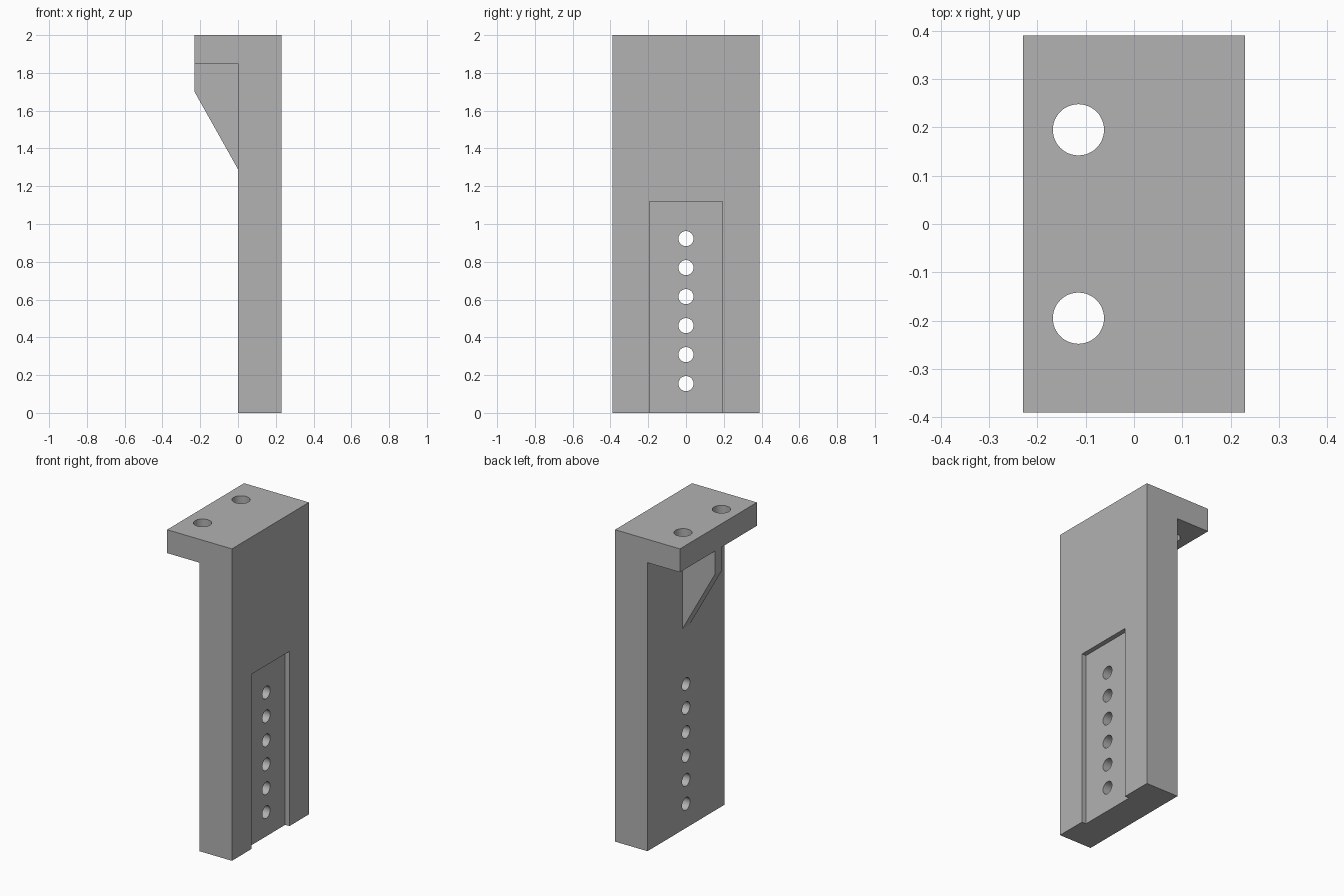
import bpy, bmesh, math
from mathutils import Vector

cube = bpy.data.objects.get("Cube")
if cube:
    bpy.data.objects.remove(cube, do_unlink=True)

steel = bpy.data.materials.new("plain grey")
steel.use_nodes = True
GREY = (0.445, 0.445, 0.445, 1)
steel.diffuse_color = GREY
steel.node_tree.nodes["Principled BSDF"].inputs["Base Color"].default_value = GREY

HALF_X, HALF_Y, TOP = 0.23, 0.39, 2.0
SHELF_Z = 1.85
SLOT_DEPTH = 0.03


def extrude_profile(name, profile, y0, y1):
    """Closed x-z outline swept along y."""
    bm = bmesh.new()
    face = bm.faces.new([bm.verts.new((x, y0, z)) for x, z in profile])
    swept = bmesh.ops.extrude_face_region(bm, geom=[face])["geom"]
    verts = [v for v in swept if isinstance(v, bmesh.types.BMVert)]
    bmesh.ops.translate(bm, verts=verts, vec=(0, y1 - y0, 0))
    bmesh.ops.recalc_face_normals(bm, faces=bm.faces)
    mesh = bpy.data.meshes.new(name)
    bm.to_mesh(mesh)
    bm.free()
    obj = bpy.data.objects.new(name, mesh)
    bpy.context.collection.objects.link(obj)
    mesh.materials.append(steel)
    return obj


def drill(name, centre, radius, depth, axis):
    """Cylindrical cutter along the given axis."""
    turn = Vector((0, 0, 1)).rotation_difference(Vector(axis)).to_euler()
    bpy.ops.mesh.primitive_cylinder_add(vertices=48, radius=radius, depth=depth,
                                        location=centre, rotation=turn)
    obj = bpy.context.object
    obj.name = name
    obj.data.materials.append(steel)
    return obj


def combine(target, tool, operation):
    """Apply a boolean and discard the tool."""
    tool.hide_render = True
    mod = target.modifiers.new(tool.name, "BOOLEAN")
    mod.operation, mod.solver, mod.object = operation, "EXACT", tool
    bpy.context.view_layer.objects.active = target
    bpy.ops.object.modifier_apply(modifier=mod.name)
    bpy.data.objects.remove(tool, do_unlink=True)


# Upright plate with the overhanging mounting shelf
bracket = extrude_profile("bracket", [
    (0, 0), (HALF_X, 0), (HALF_X, TOP), (-HALF_X, TOP),
    (-HALF_X, SHELF_Z), (0, SHELF_Z)], -HALF_Y, HALF_Y)

# Shallow channel in the back of the plate, open at the bottom
floor_x = HALF_X - SLOT_DEPTH
channel = extrude_profile("channel_cutter", [
    (floor_x, -0.1), (0.4, -0.1), (0.4, 1.12), (floor_x, 1.12)], -0.193, 0.193)
combine(bracket, channel, "DIFFERENCE")

# Row of adjustment holes through the channel
for i in range(6):
    combine(bracket, drill("adjustment_hole", (0.1, 0, 0.155 + 0.1535 * i),
                           0.04, 0.8, (1, 0, 0)), "DIFFERENCE")

# Pair of bolt holes through the shelf
for side in (-1, 1):
    combine(bracket, drill("bolt_hole", (-HALF_X / 2, side * 0.195, 1.92),
                           0.053, 0.4, (0, 0, 1)), "DIFFERENCE")

# Central gusset bracing the shelf
gusset = extrude_profile("gusset", [
    (0, 1.29), (0, SHELF_Z), (-HALF_X, SHELF_Z), (-HALF_X, 1.7)], -0.037, 0.037)

# Smooth bores, crisp edges
bpy.ops.object.select_all(action="DESELECT")
bracket.select_set(True)
bpy.context.view_layer.objects.active = bracket
bpy.ops.object.shade_smooth_by_angle(angle=math.radians(30))
